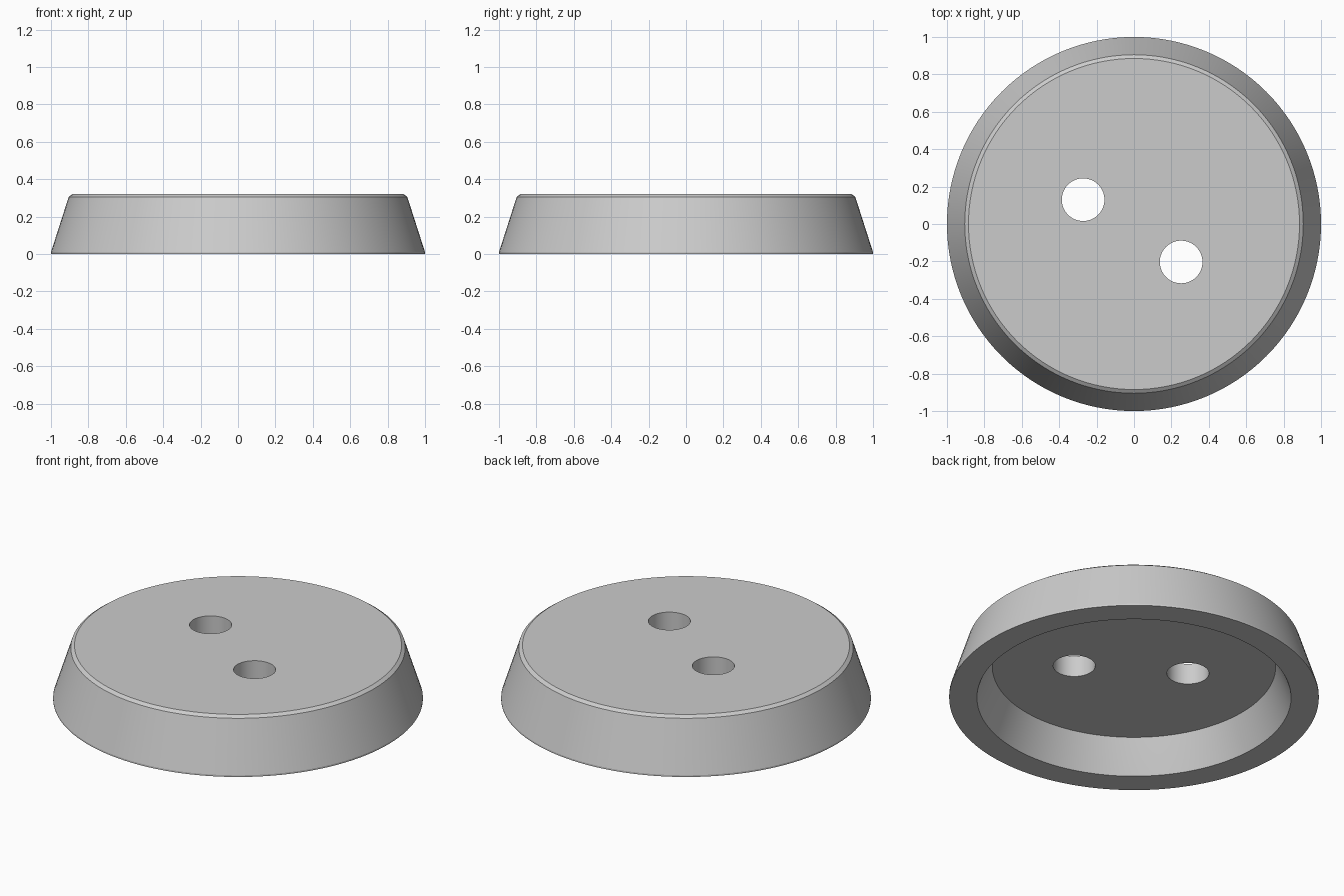
import bpy, bmesh, math

if "Cube" in bpy.data.objects:
    bpy.data.objects.remove(bpy.data.objects["Cube"])

SEGMENTS = 128

grey = bpy.data.materials.new("light_grey")
grey.diffuse_color = (0.6, 0.6, 0.6, 1.0)
grey.use_nodes = True
grey.node_tree.nodes["Principled BSDF"].inputs["Base Color"].default_value = grey.diffuse_color

# Cross-section (radius, z) from the cavity ceiling, around the rim, to the top
profile = [
    (0.767, 0.195),                 # cavity ceiling edge
    (0.845, 0.01), (0.85, 0.0),     # inner lip
    (1.0, 0.0), (1.0, 0.01),        # foot ring and outer lip
    (0.905, 0.306), (0.885, 0.32),  # sloped side and top chamfer
]


def lathe(name, points, segments):
    """Revolve an open profile and cap both ends with flat discs."""
    bm = bmesh.new()
    rings = []
    for r, z in points:
        rings.append([bm.verts.new((r * math.cos(2 * math.pi * i / segments),
                                    r * math.sin(2 * math.pi * i / segments), z))
                      for i in range(segments)])
    for a, b in zip(rings, rings[1:]):
        for i in range(segments):
            j = (i + 1) % segments
            bm.faces.new((a[i], a[j], b[j], b[i]))
    bm.faces.new(rings[0])
    bm.faces.new(rings[-1])
    bmesh.ops.recalc_face_normals(bm, faces=bm.faces)
    mesh = bpy.data.meshes.new(name)
    bm.to_mesh(mesh)
    bm.free()
    obj = bpy.data.objects.new(name, mesh)
    bpy.context.collection.objects.link(obj)
    mesh.materials.append(grey)
    return obj


# Hollow tapered disc
base = lathe("base_disc", profile, SEGMENTS)
bpy.context.view_layer.objects.active = base
base.select_set(True)

# Two screw holes through the top plate
for x, y in [(-0.272, 0.13), (0.252, -0.203)]:
    cutter = lathe("hole_cutter", [(0.114, 0.1), (0.114, 0.4)], 64)
    cutter.location = (x, y, 0)
    cutter.hide_render = True
    bpy.context.view_layer.update()
    mod = base.modifiers.new("hole", 'BOOLEAN')
    mod.operation = 'DIFFERENCE'
    mod.solver = 'EXACT'
    mod.object = cutter
    bpy.ops.object.modifier_apply(modifier=mod.name)
    bpy.data.objects.remove(cutter)

# Smooth walls, crisp rims
bpy.ops.object.shade_smooth_by_angle(angle=math.radians(15))
